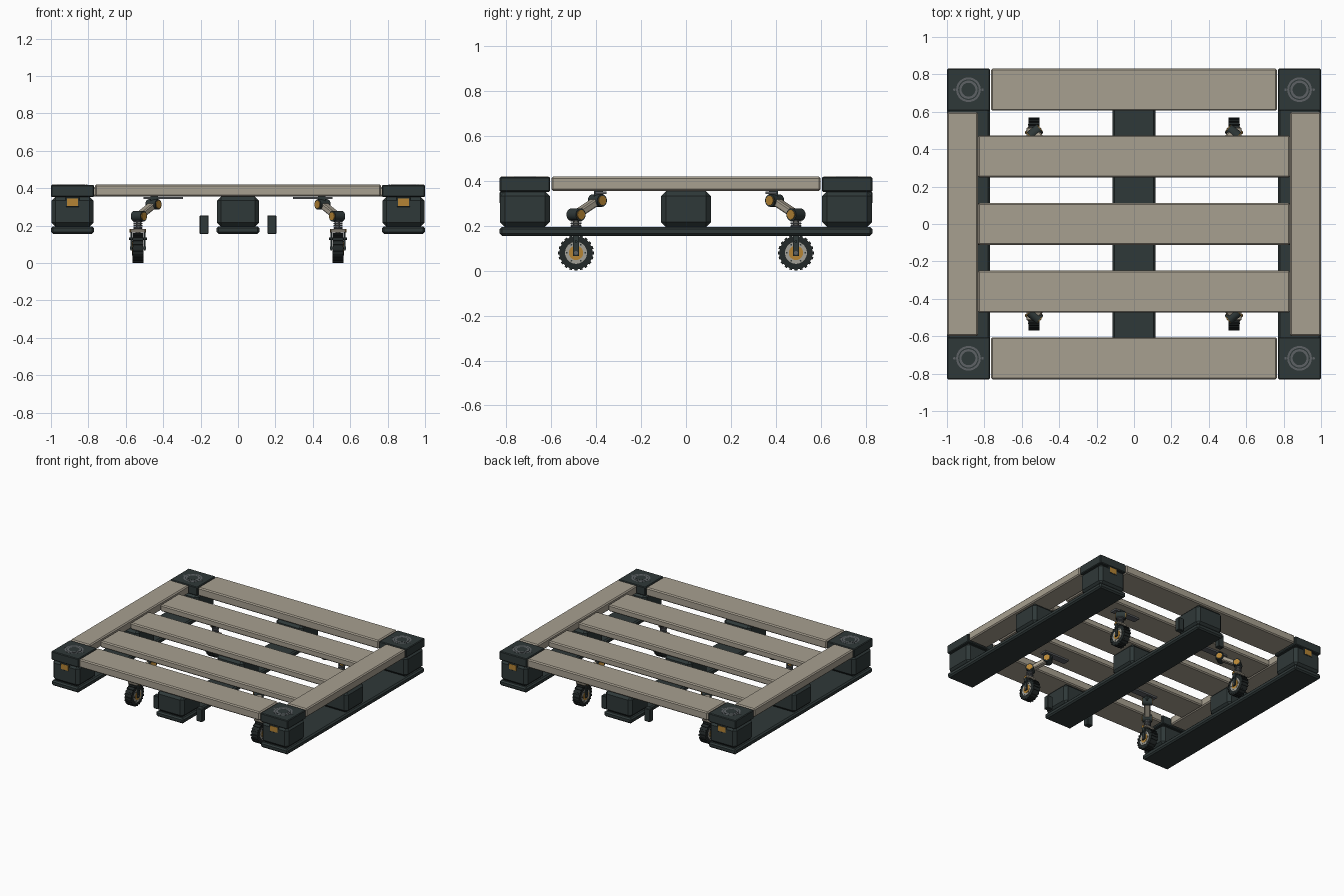
import bpy, math
from mathutils import Vector, Matrix

cube = bpy.data.objects.get("Cube")
if cube:
    bpy.data.objects.remove(cube, do_unlink=True)


def material(name, r, g, b):
    m = bpy.data.materials.new(name)
    m.use_nodes = True
    m.diffuse_color = (r, g, b, 1)
    m.node_tree.nodes["Principled BSDF"].inputs["Base Color"].default_value = (r, g, b, 1)
    return m


BEIGE = material("warm beige", 0.39, 0.35, 0.28)
DARK = material("dark slate", 0.028, 0.04, 0.04)
RUBBER = material("black rubber", 0.016, 0.021, 0.021)
ORANGE = material("amber", 0.46, 0.23, 0.035)
GREY = material("mid grey", 0.11, 0.12, 0.13)
STEEL = material("light steel", 0.36, 0.35, 0.31)


def finish(name, mat, smooth=False):
    ob = bpy.context.object
    ob.name = name
    ob.data.materials.append(mat)
    if smooth:
        bpy.ops.object.shade_smooth_by_angle(angle=math.radians(35))
    return ob


def box(name, center, size, mat, bevel=0.0, rot=None):
    bpy.ops.mesh.primitive_cube_add(size=1)
    ob = finish(name, mat)
    ob.data.transform(Matrix.Diagonal((*size, 1)))
    ob.matrix_world = Matrix.Translation(center) @ (rot or Matrix())
    if bevel:
        mod = ob.modifiers.new("chamfer", "BEVEL")
        mod.width = bevel
        mod.segments = 1
    return ob


def rod(name, a, b, radius, mat, sides=20):
    a, b = Vector(a), Vector(b)
    bpy.ops.mesh.primitive_cylinder_add(vertices=sides, radius=radius, depth=(b - a).length)
    ob = finish(name, mat, True)
    turn = (b - a).to_track_quat("Z", "Y").to_matrix().to_4x4()
    ob.matrix_world = Matrix.Translation((a + b) / 2) @ turn
    return ob


def ring(name, center, major, minor, mat):
    bpy.ops.mesh.primitive_torus_add(location=center, major_radius=major, minor_radius=minor,
                                     major_segments=20, minor_segments=6)
    return finish(name, mat, True)


# Deck boards
for s in (-1, 1):
    box("end_board", (0, s * 0.718, 0.388), (1.53, 0.225, 0.064), BEIGE, 0.008)
    box("side_board", (s * 0.917, 0, 0.388), (0.166, 1.2, 0.064), BEIGE, 0.008)
for y in (-0.362, 0, 0.362):
    box("middle_board", (0, y, 0.38), (1.67, 0.225, 0.05), BEIGE, 0.008)

# Runners and spacer blocks
for x in (-0.885, 0, 0.885):
    box("runner", (x, 0, 0.176), (0.23, 1.66, 0.04), DARK, 0.01)
    for y in (-0.718, 0, 0.718):
        box("spacer_block", (x, y, 0.275), (0.226, 0.222, 0.16), DARK, 0.022)


def corner(sx, sy):
    x, y = sx * 0.885, sy * 0.718
    box("corner_cap", (x, y, 0.385), (0.23, 0.225, 0.066), DARK, 0.005)
    # Round socket on the cap
    for name, r, top, mat in (("socket_flange", 0.066, 0.4185, GREY),
                              ("socket_groove", 0.055, 0.419, DARK),
                              ("socket_rim", 0.049, 0.4195, GREY),
                              ("socket_centre", 0.037, 0.42, DARK)):
        rod(name, (x, y, 0.412), (x, y, top), r, mat, 28)
    for d in (-0.075, 0.075):
        rod("cap_screw", (x + d, y, 0.412), (x + d, y, 0.419), 0.007, GREY, 10)
    # Reflector in its frame
    box("reflector_frame", (x, sy * 0.817, 0.325), (0.076, 0.026, 0.056), DARK, 0.004)
    box("reflector", (x, sy * 0.829, 0.325), (0.06, 0.006, 0.04), ORANGE)
    # Small stop post beside the middle runner
    px = sx * 0.181
    box("stop_post", (px, sy * 0.71, 0.205), (0.048, 0.04, 0.1), DARK, 0.004)


def caster(sx, sy):
    def p(x, y, z):
        return Vector((sx * x, sy * y, z))

    low, high = p(0.53, 0.49, 0.25), p(0.452, 0.395, 0.313)
    along = (high - low).normalized()
    flat = Vector((along.x, along.y, 0)).normalized()
    side = Vector((-flat.y, flat.x, 0))

    # Mounting plate, hanger and folding arm
    box("mount_plate", p(0.4, 0.38, 0.348), (0.21, 0.05, 0.012), GREY)
    box("hanger", p(0.448, 0.39, 0.332), (0.04, 0.04, 0.05), DARK)
    frame = Matrix((side, along.cross(side), along)).transposed().to_4x4()
    box("folding_arm", (low + high) / 2, (0.044, 0.034, (high - low).length), BEIGE, 0.006, frame)
    for name, c in (("lower_joint", low), ("upper_joint", high)):
        rod(name, c - side * 0.033, c + side * 0.033, 0.028, DARK)
        rod(name + "_cap", c - side * 0.037, c + side * 0.037, 0.021, ORANGE)

    # Sprung stem
    rod("stem", p(0.535, 0.49, 0.16), low, 0.013, STEEL, 14)
    for i in range(4):
        ring("spring_coil", p(0.535, 0.49, 0.187 + i * 0.012), 0.02, 0.005, GREY)

    # Fork
    box("fork_crown", p(0.535, 0.49, 0.172), (0.08, 0.05, 0.018), BEIGE, 0.004)
    for d in (-0.036, 0.036):
        box("fork_leg", p(0.535 + d, 0.49, 0.122), (0.008, 0.026, 0.11), DARK)
        rod("fork_bolt", p(0.535 + d, 0.49, 0.172), p(0.535 + d * 1.22, 0.49, 0.172), 0.009, ORANGE, 10)
    rod("cross_pin", p(0.487, 0.49, 0.13), p(0.583, 0.49, 0.13), 0.006, DARK, 10)
    rod("axle", p(0.492, 0.49, 0.08), p(0.578, 0.49, 0.08), 0.009, GREY, 12)

    # Wheel with hub and tread blocks
    for name, r, half, mat in (("tyre", 0.074, 0.027, RUBBER), ("wheel_rim", 0.049, 0.029, STEEL),
                               ("hub", 0.032, 0.031, ORANGE)):
        rod(name, p(0.535 - half, 0.49, 0.08), p(0.535 + half, 0.49, 0.08), r, mat, 32)
    for i in range(20):
        rot = Matrix.Rotation(math.tau * i / 20, 4, "X")
        c = p(0.535, 0.49, 0.08) + rot @ Vector((0, 0, 0.073))
        box("tread_block", c, (0.057, 0.013, 0.013), RUBBER, 0, rot)
    for i in range(6):
        c = p(0.535, 0.49, 0.08) + Matrix.Rotation(math.tau * (i + 0.5) / 6, 4, "X") @ Vector((0, 0, 0.041))
        rod("rim_bolt", c - Vector((0.031, 0, 0)), c + Vector((0.031, 0, 0)), 0.004, DARK, 8)


for sx in (-1, 1):
    for sy in (-1, 1):
        corner(sx, sy)
        caster(sx, sy)
